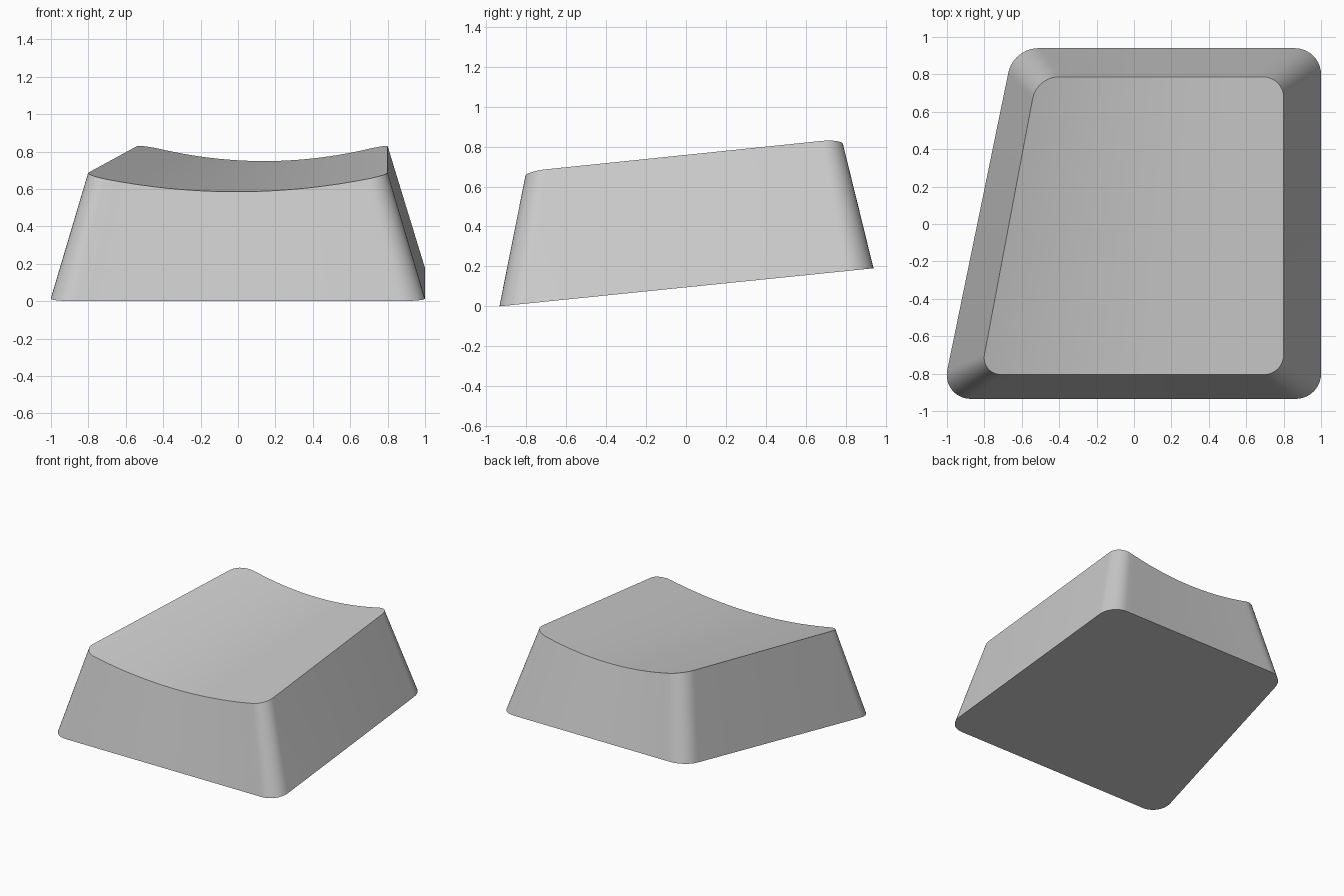
import bpy, bmesh, math
from mathutils import Vector

cube = bpy.data.objects.get("Cube")
if cube:
    bpy.data.objects.remove(cube, do_unlink=True)

ARC, SPAN = 10, 28


def fillet(start, corner, end, radius):
    """Points of a rounded corner, running from the start side to the end side."""
    a, b = (start - corner).normalized(), (end - corner).normalized()
    half = a.angle(b) / 2
    centre = corner + (a + b).normalized() * radius / math.sin(half)
    first = (corner + a * radius / math.tan(half) - centre).normalized()
    last = (corner + b * radius / math.tan(half) - centre).normalized()
    return [centre + first.slerp(last, i / ARC) * radius for i in range(ARC + 1)]


def chains(corners, radii):
    """Front and back halves of a rounded outline, both from left to right."""
    fl, fr, br, bl = [Vector(c) for c in corners]
    result = []
    for left, right, l_side, r_side, rl, rr in (
            (fl, fr, bl, br, radii[0], radii[1]), (bl, br, fl, fr, radii[3], radii[2])):
        arc_l = fillet(l_side, left, right, rl)
        arc_r = fillet(left, right, r_side, rr)
        edge = [arc_l[-1].lerp(arc_r[0], i / SPAN) for i in range(1, SPAN)]
        result.append(arc_l + edge + arc_r)
    return result


def base_height(p):
    return 0.1016 * (p.y + 0.935)


def dish_height(p):
    # Shallow trough whose centre line follows the slanted left edge
    left = -0.82 + 0.188 * (p.y + 0.805)
    u = (p.x - (left + 0.8) / 2) / ((0.8 - left) / 2)
    return 0.585 + 0.103 * (p.y + 0.805) + 0.091 * u * u


base = chains([(-1.03, -0.935), (1, -0.935), (1, 0.94), (-0.645, 0.94)],
              [0.127, 0.135, 0.14, 0.165])
rim = chains([(-0.82, -0.805), (0.8, -0.805), (0.8, 0.787), (-0.52, 0.787)],
             [0.09, 0.105, 0.11, 0.145])

bm = bmesh.new()


def add(chain, height):
    return [bm.verts.new((p.x, p.y, height(p))) for p in chain]


base_front, base_back = [add(c, base_height) for c in base]
rim_front, rim_back = [add(c, dish_height) for c in rim]

# Sloping walls
lower = base_front + base_back[::-1]
upper = rim_front + rim_back[::-1]
for i in range(len(lower)):
    j = (i + 1) % len(lower)
    bm.faces.new((lower[i], lower[j], upper[j], upper[i]))

# Dished top in front-to-back strips, and flat underside
for i in range(len(rim_front) - 1):
    bm.faces.new((rim_front[i], rim_front[i + 1], rim_back[i + 1], rim_back[i]))
bm.faces.new(lower[::-1])
bmesh.ops.recalc_face_normals(bm, faces=bm.faces[:])

mesh = bpy.data.meshes.new("keycap")
bm.to_mesh(mesh)
bm.free()
keycap = bpy.data.objects.new("keycap", mesh)
bpy.context.collection.objects.link(keycap)

# Plain grey plastic
grey = bpy.data.materials.new("light_grey")
grey.use_nodes = True
colour = (0.6, 0.6, 0.6, 1)
grey.diffuse_color = colour
grey.node_tree.nodes["Principled BSDF"].inputs["Base Color"].default_value = colour
mesh.materials.append(grey)

bpy.ops.object.select_all(action="DESELECT")
keycap.select_set(True)
bpy.context.view_layer.objects.active = keycap
bpy.ops.object.shade_smooth_by_angle(angle=math.radians(40))
